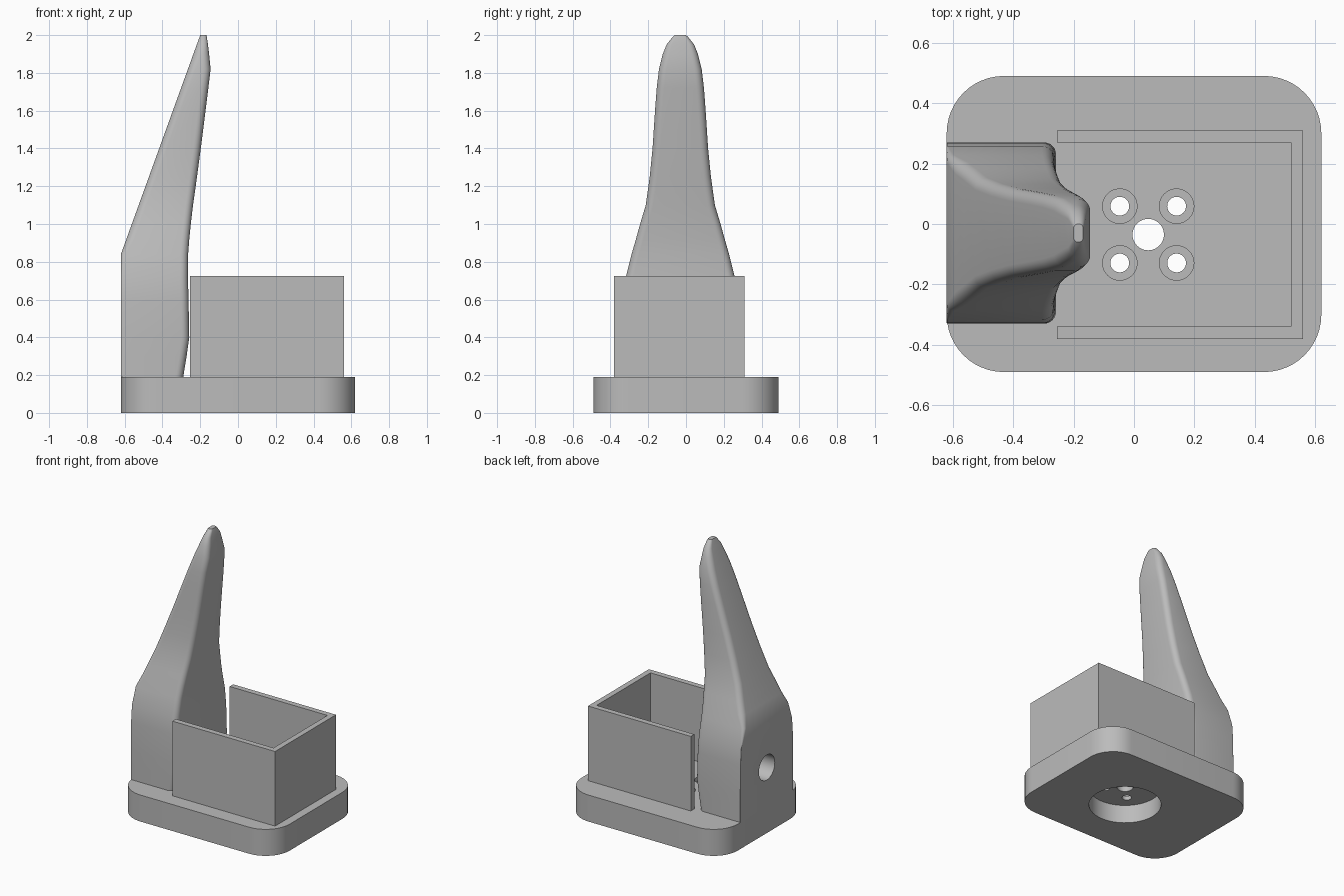
import bpy, bmesh, math
from mathutils import Matrix

old = bpy.data.objects.get("Cube")
if old:
    bpy.data.objects.remove(old, do_unlink=True)

grey = bpy.data.materials.new("plain grey")
grey.use_nodes = True
grey.diffuse_color = (0.5, 0.5, 0.5, 1)
grey.node_tree.nodes["Principled BSDF"].inputs["Base Color"].default_value = (0.5, 0.5, 0.5, 1)


def finish(bm, name):
    bmesh.ops.recalc_face_normals(bm, faces=bm.faces)
    mesh = bpy.data.meshes.new(name)
    bm.to_mesh(mesh)
    bm.free()
    mesh.materials.append(grey)
    obj = bpy.data.objects.new(name, mesh)
    bpy.context.collection.objects.link(obj)
    return obj


def loft(name, rings):
    """Skin a stack of equal-length rings and cap both ends."""
    bm = bmesh.new()
    rows = [[bm.verts.new(p) for p in ring] for ring in rings]
    n = len(rows[0])
    for low, high in zip(rows, rows[1:]):
        for i in range(n):
            j = (i + 1) % n
            bm.faces.new((low[i], low[j], high[j], high[i]))
    bm.faces.new(rows[0][::-1])
    bm.faces.new(rows[-1])
    return finish(bm, name)


def rounded_rect(x0, x1, y0, y1, r_back, r_front, z, steps=6):
    """Ring with separate corner radii on the -x and +x ends."""
    corners = ((x1, y1, -1, -1, r_front), (x0, y1, 1, -1, r_back),
               (x0, y0, 1, 1, r_back), (x1, y0, -1, 1, r_front))
    ring = []
    for k, (x, y, sx, sy, r) in enumerate(corners):
        for s in range(steps + 1):
            a = math.pi / 2 * (k + s / steps)
            ring.append((x + sx * r + r * math.cos(a), y + sy * r + r * math.sin(a), z))
    return ring


def cylinder(r, length, centre, along_x=False):
    bm = bmesh.new()
    turn = Matrix.Rotation(math.pi / 2, 4, 'Y') if along_x else Matrix()
    bmesh.ops.create_cone(bm, cap_ends=True, segments=48, radius1=r, radius2=r,
                          depth=length, matrix=Matrix.Translation(centre) @ turn)
    return finish(bm, "cutter")


def cut(obj, cutters):
    bpy.context.view_layer.objects.active = obj
    for c in cutters:
        c.hide_render = True
        mod = obj.modifiers.new("cut", 'BOOLEAN')
        mod.operation = 'DIFFERENCE'
        mod.solver = 'EXACT'
        mod.object = c
        bpy.ops.object.modifier_apply(modifier=mod.name)
        bpy.data.objects.remove(c, do_unlink=True)


# Rounded base with a round recess below and mounting holes
TOP = 0.19
CX, CY = 0.047, -0.035
base = loft("base", [rounded_rect(-0.62, 0.62, -0.49, 0.49, 0.19, 0.19, z, 12)
                     for z in (0, TOP)])
cutters = [cylinder(0.235, 0.26, (CX, CY, 0)),
           cylinder(0.052, 0.6, (CX, CY, 0.1))]
for sx in (-1, 1):
    for sy in (-1, 1):
        x, y = CX + sx * 0.094, CY + sy * 0.094
        cutters += [cylinder(0.057, 0.06, (x, y, TOP)), cylinder(0.031, 0.6, (x, y, 0.1))]
cut(base, cutters)

# Three-sided wall, open towards the upright
wall = [(-0.255, -0.38), (0.56, -0.38), (0.56, 0.31), (-0.255, 0.31),
        (-0.255, 0.27), (0.52, 0.27), (0.52, -0.34), (-0.255, -0.34)]
tray = loft("tray_wall", [[(x, y, z) for x, y in wall] for z in (TOP, 0.725)])

# Tapering upright: height, front x, half width
sections = [(0.19, -0.29, 0.30), (0.3, -0.272, 0.30), (0.4, -0.258, 0.30),
            (0.6, -0.262, 0.298), (0.72, -0.265, 0.288), (0.84, -0.264, 0.258),
            (0.92, -0.258, 0.235), (1.0, -0.25, 0.213), (1.1, -0.238, 0.183),
            (1.25, -0.217, 0.162), (1.4, -0.197, 0.147), (1.6, -0.172, 0.134),
            (1.72, -0.157, 0.125), (1.82, -0.145, 0.113), (1.9, -0.153, 0.093),
            (1.95, -0.159, 0.073), (1.99, -0.165, 0.041), (2.0, -0.168, 0.03)]
rings = []
for z, front, half in sections:
    back = -0.62 + max(0, z - 0.84) * 0.42 / 1.16
    r = min(0.04, 0.45 * (front - back), 0.6 * half)
    r_back = r * min(1, max(0.1, (z - 0.72) / 0.2))
    rings.append(rounded_rect(back, front, -0.03 - half, -0.03 + half, r_back, r, z))
upright = loft("upright", rings)
cut(upright, [cylinder(0.09, 0.5, (-0.62, -0.03, 0.47), True),
              cylinder(0.045, 1.2, (-0.4, -0.03, 0.47), True)])

# Smooth shading with sharp edges kept
for obj in (base, tray, upright):
    bpy.ops.object.select_all(action='DESELECT')
    obj.select_set(True)
    bpy.context.view_layer.objects.active = obj
    bpy.ops.object.shade_smooth_by_angle(angle=math.radians(30))
